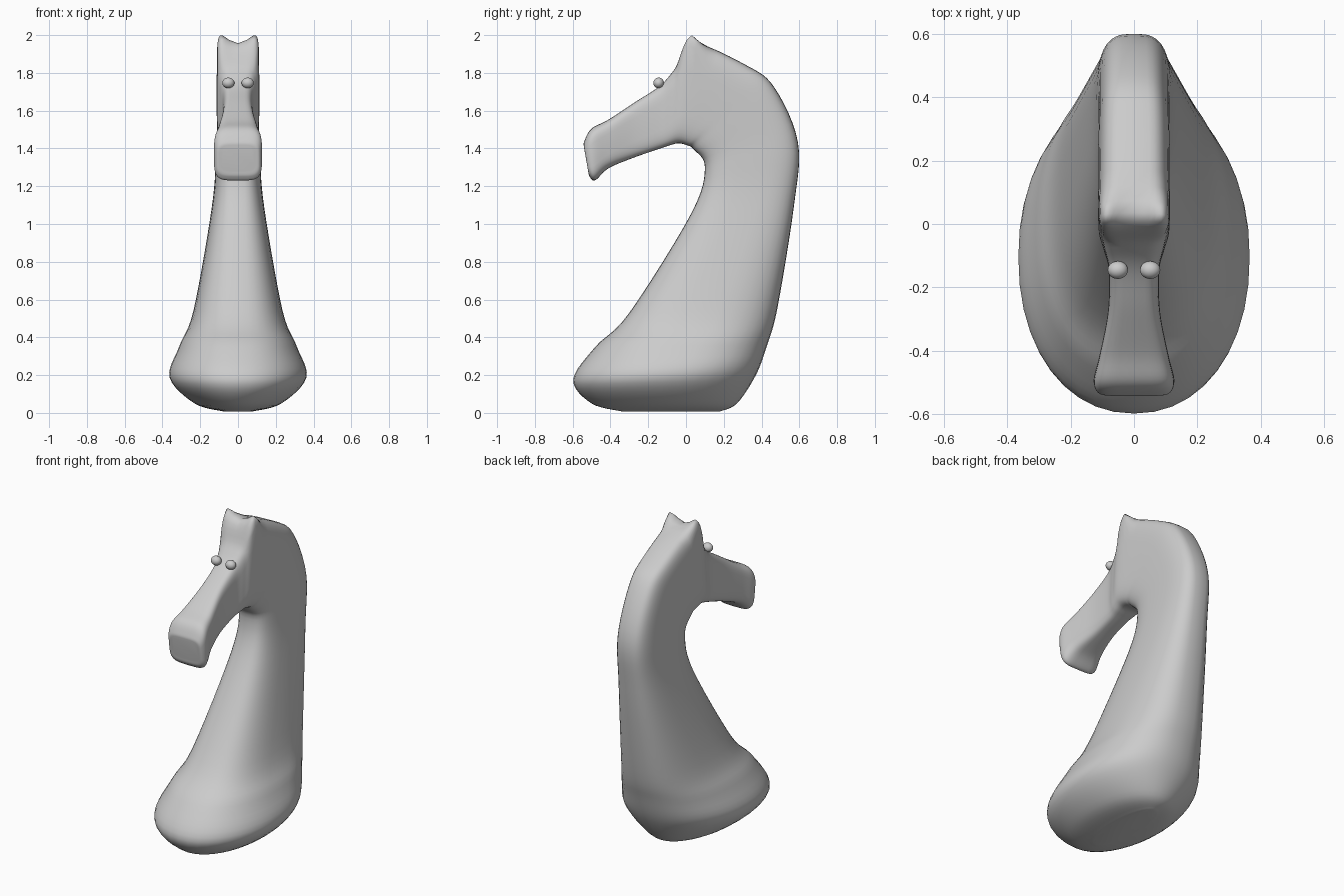
import bpy, bmesh, math

if "Cube" in bpy.data.objects:
    bpy.data.objects.remove(bpy.data.objects["Cube"])

SEG, STEPS = 40, 6
# key cross-sections: front y, front z, back y, back z, half width
SECTIONS = [
    (-0.34, 0.008, 0.18, 0.008, 0.08),    # underside
    (-0.50, 0.05, 0.27, 0.05, 0.23),
    (-0.597, 0.175, 0.37, 0.20, 0.362),   # widest part of the base
    (-0.48, 0.35, 0.43, 0.36, 0.31),
    (-0.30, 0.53, 0.485, 0.56, 0.235),
    (0.03, 1.06, 0.572, 1.10, 0.14),      # neck
    (0.10, 1.30, 0.593, 1.43, 0.116),
    (0.04, 1.395, 0.47, 1.72, 0.112),
    (0.01, 1.415, 0.32, 1.84, 0.112),
    (-0.04, 1.427, 0.035, 1.957, 0.112),  # ears
    (-0.09, 1.415, -0.06, 1.82, 0.096),
    (-0.15, 1.395, -0.14, 1.73, 0.080),   # eye line
    (-0.28, 1.35, -0.27, 1.645, 0.082),
    (-0.41, 1.295, -0.41, 1.553, 0.108),  # muzzle
    (-0.48, 1.232, -0.50, 1.505, 0.127),
    (-0.51, 1.25, -0.538, 1.44, 0.115),
    (-0.518, 1.28, -0.541, 1.41, 0.090),
]


def spline(a, b, c, d, t):
    return 0.5 * (2*b + (c-a)*t + (2*a-5*b+4*c-d)*t*t + (3*b-a-3*c+d)*t**3)


def smooth_sections(rows):
    out, last = [], len(rows) - 1
    for i in range(last):
        quad = [rows[max(0, min(last, i + k))] for k in (-1, 0, 1, 2)]
        out += [[spline(*vals, s / STEPS) for vals in zip(*quad)]
                for s in range(STEPS)]
    return out + [rows[-1]]


def power(v, e):
    return math.copysign(abs(v) ** e, v)


# one continuous loft: base, neck, head and muzzle
bm = bmesh.new()
rings = []
sections = smooth_sections(SECTIONS)
for i, (fy, fz, by, bz, w) in enumerate(sections):
    # oval at the base, becoming boxy towards the head
    t = min(1, i / (0.5 * len(sections)))
    n = 2 + 2.3 * t * t
    ring = []
    for k in range(SEG):
        a = 2 * math.pi * k / SEG
        x, v = power(math.cos(a), 2 / n), power(math.sin(a), 2 / n)
        y = (fy + by) / 2 + v * (by - fy) / 2
        z = (fz + bz) / 2 + v * (bz - fz) / 2
        # pull the outer top edges up into two ears
        if z > 1.83:
            z += 0.11 * x * x * math.exp(-((y - 0.03) / 0.05) ** 2)
        ring.append(bm.verts.new((w * x, y, max(z, 0))))
    rings.append(ring)
for r, s in zip(rings, rings[1:]):
    for k in range(SEG):
        j = (k + 1) % SEG
        bm.faces.new((r[k], r[j], s[j], s[k]))
bm.faces.new(rings[0][::-1])
bm.faces.new(rings[-1])
bmesh.ops.recalc_face_normals(bm, faces=bm.faces)
mesh = bpy.data.meshes.new("horse_bust")
bm.to_mesh(mesh)
bm.free()
bust = bpy.data.objects.new("horse_bust", mesh)
bpy.context.collection.objects.link(bust)
for p in mesh.polygons:
    p.use_smooth = True

# eyes
for side, label in ((-1, "left"), (1, "right")):
    bpy.ops.mesh.primitive_uv_sphere_add(segments=24, ring_count=16, radius=1,
                                         location=(side * 0.051, -0.145, 1.747))
    eye = bpy.context.object
    eye.name = "eye_" + label
    eye.scale = (0.032, 0.028, 0.028)
    bpy.ops.object.shade_smooth()
